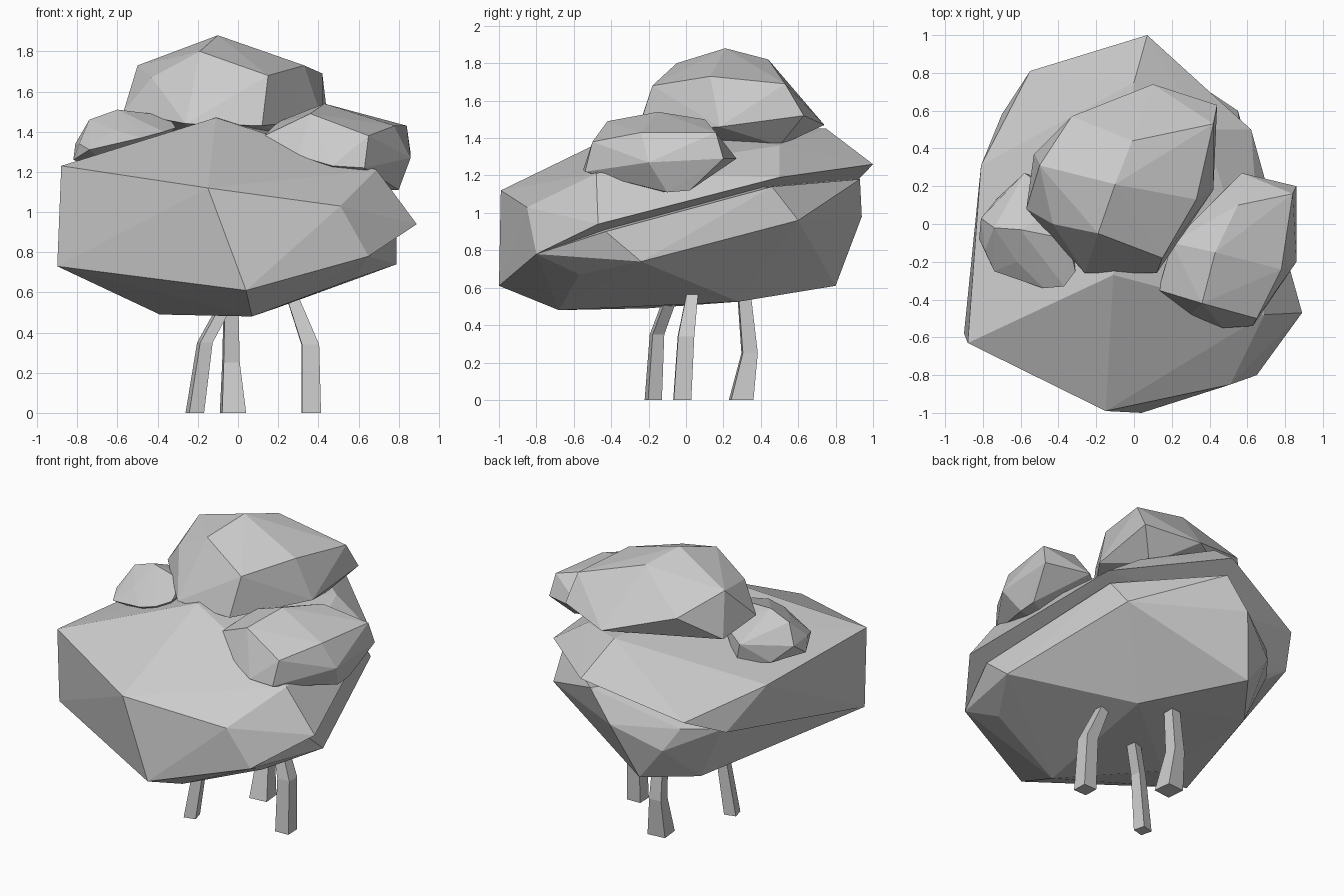
import bpy, bmesh, math


def finish(name, bm):
    bmesh.ops.recalc_face_normals(bm, faces=bm.faces)
    me = bpy.data.meshes.new(name)
    bm.to_mesh(me)
    bm.free()
    ob = bpy.data.objects.new(name, me)
    bpy.context.collection.objects.link(ob)
    return ob


def lump(name, pts):
    """Faceted foliage mass wrapped around a few corner points."""
    bm = bmesh.new()
    for p in pts:
        bm.verts.new(p)
    res = bmesh.ops.convex_hull(bm, input=bm.verts)
    junk = {v for v in res["geom_interior"] + res["geom_unused"]
            if isinstance(v, bmesh.types.BMVert) and not v.link_faces}
    bmesh.ops.delete(bm, geom=list(junk), context='VERTS')
    return finish(name, bm)


def stem(name, path, turn):
    """Bent four-sided stem; path holds (x, y, z, half width)."""
    bm = bmesh.new()
    rings = []
    for x, y, z, w in path:
        ring = []
        for i in range(4):
            a = turn + math.pi / 4 + i * math.pi / 2
            r = w * math.sqrt(2)
            ring.append(bm.verts.new((x + r * math.cos(a), y + r * math.sin(a), z)))
        rings.append(ring)
    for lo, hi in zip(rings, rings[1:]):
        for i in range(4):
            j = (i + 1) % 4
            bm.faces.new((lo[i], lo[j], hi[j], hi[i]))
    bm.faces.new(rings[0][::-1])
    bm.faces.new(rings[-1])
    return finish(name, bm)


# Lower half of the large foliage mass
lump("foliage_base", [
    (.04, -1, .61), (.65, -.8, .78), (-.9, -.58, .73), (-.8, -.38, .72),
    (.07, -.68, .48), (-.39, -.2, .49), (.58, -.57, .67), (.79, -.24, .74),
    (.55, .6, .96), (-.1, .94, .98), (.05, .93, 1.18), (.57, .46, 1.14),
    (.79, -.43, .9), (-.22, .8, .61), (-.45, .49, .56), (-.38, .79, .82),
    (-.45, .7, .95), (-.62, .5, .92), (-.85, -.5, 1.1), (.2, .28, .525)])

# Upper half, overhanging the base with a slanted rim
lump("foliage_main", [
    (-.88, -.63, 1.23), (-.9, -.58, .73), (-.15, -.99, 1.12), (.04, -1, .61),
    (.51, -.85, 1.03), (.65, -.8, .78), (.89, -.47, .94), (.69, -.48, 1.21),
    (-.11, -.27, 1.47), (.62, .5, 1.19), (.07, 1, 1.26), (0, .75, 1.45),
    (-.55, .81, 1.06), (-.7, .58, .95), (-.81, .31, 1.19), (.37, .5, 1.36)])

# Three smaller lumps on top
lump("foliage_top", [
    (-.1, .21, 1.88), (-.19, -.05, 1.8), (.33, .13, 1.73), (-.01, .44, 1.82),
    (.15, -.18, 1.68), (.42, .53, 1.69), (.1, .74, 1.47), (.44, .63, 1.52),
    (.3, .5, 1.36), (-.26, -.26, 1.44), (.12, -.26, 1.43), (-.5, .31, 1.73),
    (-.43, 0, 1.67), (-.57, .08, 1.5), (-.33, .57, 1.6), (.15, -.19, 1.46),
    (-.53, .37, 1.44), (-.2, .1, 1.35), (.42, .18, 1.46)])

lump("foliage_right", [
    (.43, -.15, 1.54), (.55, .1, 1.5), (.84, .16, 1.43), (.86, .2, 1.29),
    (.86, -.2, 1.27), (.8, .02, 1.12), (.8, -.1, 1.11), (.78, -.24, 1.43),
    (.36, -.42, 1.49), (.65, -.5, 1.38), (.63, -.54, 1.22), (.47, -.55, 1.23),
    (.13, -.35, 1.38), (.2, -.1, 1.45), (.57, .27, 1.29), (.4, -.2, 1.12),
    (.3, -.48, 1.28)])

lump("foliage_left", [
    (-.6, -.03, 1.51), (-.35, -.08, 1.48), (-.31, -.25, 1.42), (-.74, -.02, 1.46),
    (-.82, -.08, 1.26), (-.62, -.2, 1.41), (-.79, -.14, 1.34), (-.58, .27, 1.38),
    (-.81, .03, 1.34), (-.74, -.25, 1.31), (-.48, -.34, 1.37), (-.37, -.33, 1.4),
    (-.55, 0, 1.15), (-.35, .12, 1.42), (-.72, .14, 1.25), (-.55, .26, 1.25)])

# Three bent stems
stem("stem_front_left", [(-.215, -.175, 0, .038), (-.165, -.155, .35, .032),
                         (-.04, -.07, .58, .03)], .25)
stem("stem_back", [(-.025, .295, 0, .06), (-.035, .34, .25, .04),
                   (-.035, .31, .57, .033)], .1)
stem("stem_right", [(.365, -.02, 0, .047), (.36, .0, .34, .043),
                    (.27, .035, .58, .03)], .03)
